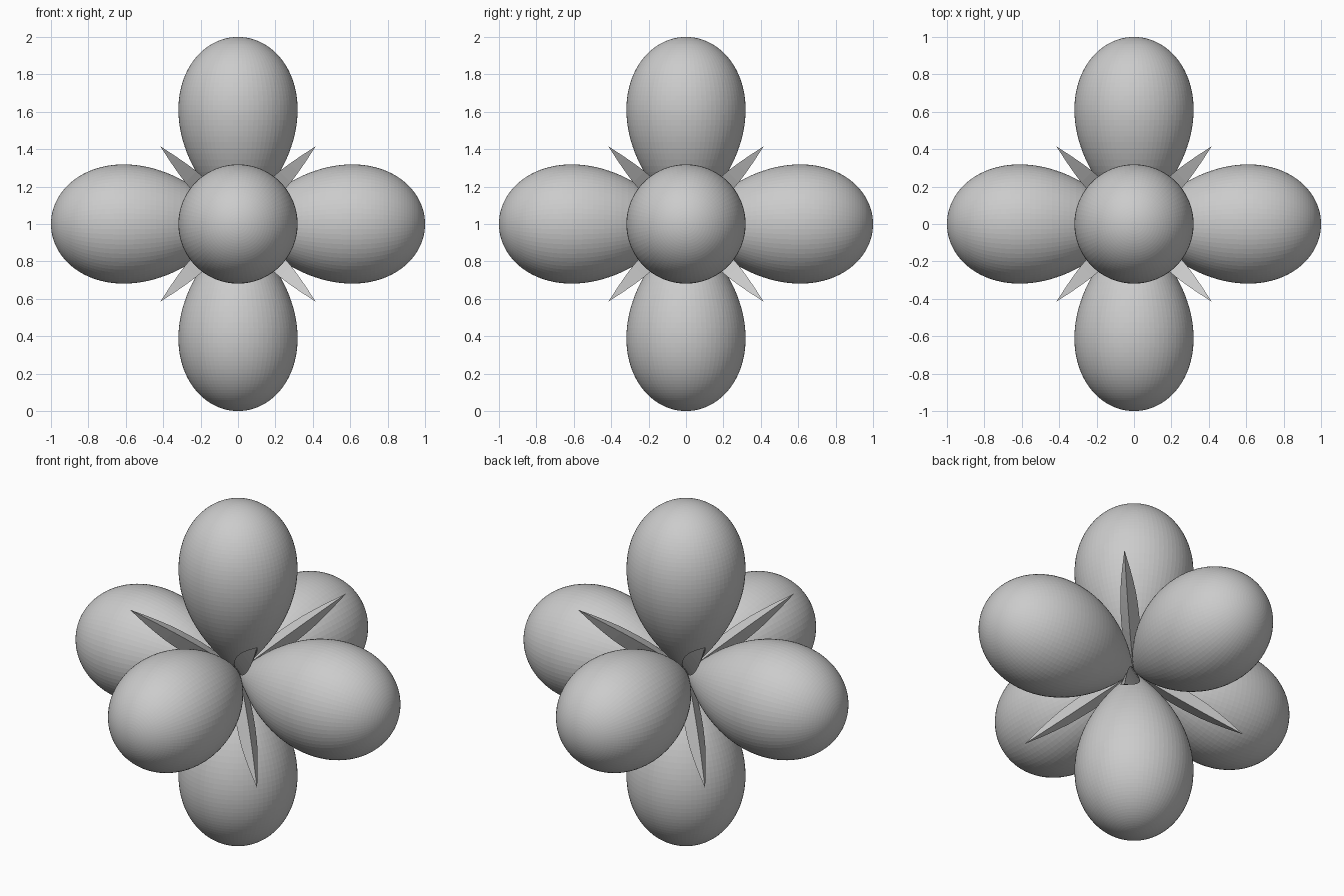
import bpy
import math
from mathutils import Vector

if "Cube" in bpy.data.objects:
    bpy.data.objects.remove(bpy.data.objects["Cube"])

CENTRE = Vector((0, 0, 1))

grey = bpy.data.materials.new("plain_grey")
grey.diffuse_color = (0.6, 0.6, 0.6, 1)
grey.use_nodes = True
grey.node_tree.nodes["Principled BSDF"].inputs["Base Color"].default_value = grey.diffuse_color


def revolve(name, axis, start, profile, sides):
    """Spin a (distance, radius) profile, pointed at both ends, about axis."""
    u = axis.normalized()
    a = (start - u * start.dot(u)).normalized()
    b = u.cross(a)
    verts = [CENTRE + u * profile[0][0]]
    for d, w in profile[1:-1]:
        for i in range(sides):
            t = 2 * math.pi * i / sides
            verts.append(CENTRE + u * d + (a * math.cos(t) + b * math.sin(t)) * w)
    verts.append(CENTRE + u * profile[-1][0])
    rings, last = len(profile) - 2, len(verts) - 1
    faces = []
    for i in range(sides):
        j = (i + 1) % sides
        faces.append((0, 1 + j, 1 + i))
        for k in range(rings - 1):
            p, q = 1 + k * sides, 1 + (k + 1) * sides
            faces.append((p + i, p + j, q + j, q + i))
        top = 1 + (rings - 1) * sides
        faces.append((top + i, top + j, last))
    mesh = bpy.data.meshes.new(name)
    mesh.from_pydata(verts, [], faces)
    mesh.materials.append(grey)
    ob = bpy.data.objects.new(name, mesh)
    bpy.context.collection.objects.link(ob)
    return ob


# Teardrop lobe outline: polar curve that closes at 45 degrees
STEPS = 44
lobe = [(0, 0)]
for n in range(1, STEPS):
    t = math.radians(45) * (1 - n / STEPS)
    r = math.cos(2 * t) ** (2 / 3)
    lobe.append((r * math.cos(t), r * math.sin(t)))
lobe.append((1, 0))

# Six lobes along the axes
names = ("right", "left", "back", "front", "top", "bottom")
for i, label in enumerate(names):
    axis = Vector((0, 0, 0))
    axis[i // 2] = 1 if i % 2 == 0 else -1
    side = Vector((0, 0, 0))
    side[(i // 2 + 1) % 3] = 1
    revolve(label + "_lobe", axis, side, lobe, 72)

# Eight thin three-sided spikes along the diagonals
spike = [(0, 0), (0.056, 0.024), (0.12, 0.042), (0.186, 0.051), (0.255, 0.057),
         (0.324, 0.057), (0.39, 0.054), (0.454, 0.049), (0.53, 0.038),
         (0.603, 0.025), (0.72, 0)]
for x in (-1, 1):
    for y in (-1, 1):
        for z in (-1, 1):
            label = "_".join((("left", "right")[x > 0], ("front", "back")[y > 0],
                              ("lower", "upper")[z > 0]))
            revolve(label + "_spike", Vector((x, y, z)), Vector((-x, 0, 0)), spike, 3)
